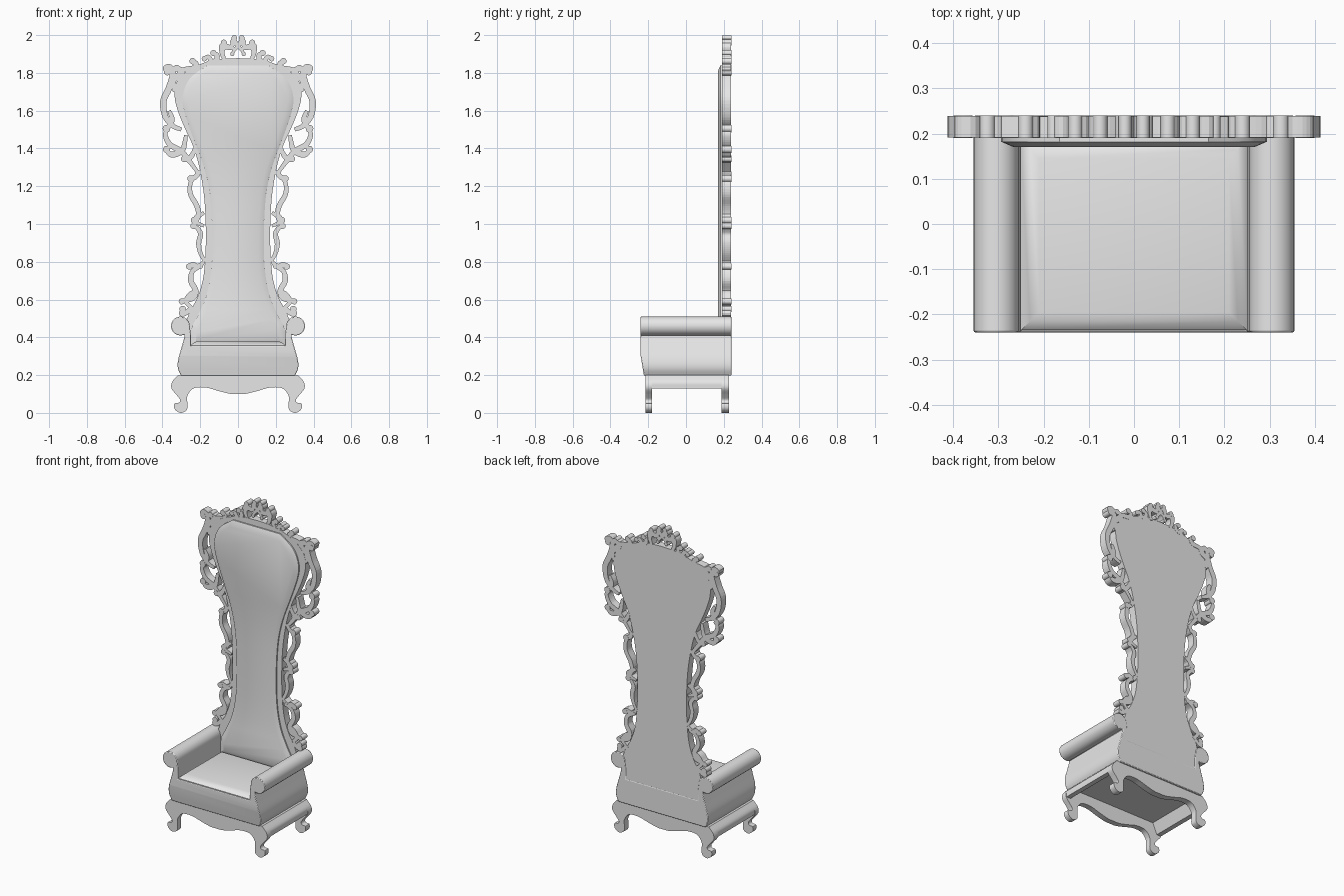
import bpy, bmesh, math
from mathutils import Vector

old = bpy.data.objects.get("Cube")
if old:
    bpy.data.objects.remove(old)

GREY = (0.8, 0.8, 0.8, 1)
mat = bpy.data.materials.new("plain grey")
mat.use_nodes = True
mat.diffuse_color = GREY
mat.node_tree.nodes["Principled BSDF"].inputs["Base Color"].default_value = GREY
parts = []


def finish(name, bm):
    bmesh.ops.recalc_face_normals(bm, faces=bm.faces[:])
    mesh = bpy.data.meshes.new(name)
    bm.to_mesh(mesh)
    bm.free()
    mesh.materials.append(mat)
    ob = bpy.data.objects.new(name, mesh)
    bpy.context.collection.objects.link(ob)
    parts.append(ob)
    return ob


def smooth(pts, steps=5):
    """Smooth curve through the given 2D points."""
    p = [Vector(q) for q in pts]
    p = [2 * p[0] - p[1]] + p + [2 * p[-1] - p[-2]]
    out = []
    for a, b, c, d in zip(p, p[1:], p[2:], p[3:]):
        for i in range(steps):
            t = i / steps
            out.append(0.5 * (2 * b + (c - a) * t + (2 * a - 5 * b + 4 * c - d) * t * t
                              + (3 * b - a - 3 * c + d) * t ** 3))
    return out + [p[-2]]


def mirrored(half):
    """Close a right-hand half outline with its mirror image."""
    half = [Vector(q) for q in half]
    return half + [Vector((-q.x, q.y)) for q in reversed(half) if abs(q.x) > 1e-4]


def prism(bm, outline, y0, y1):
    """Extrude an outline in x and z from y0 to y1, returning the front face."""
    front = [bm.verts.new((q[0], y0, q[1])) for q in outline]
    back = [bm.verts.new((q[0], y1, q[1])) for q in outline]
    n = len(front)
    face = bm.faces.new(front)
    bm.faces.new(back[::-1])
    for i in range(n):
        j = (i + 1) % n
        bm.faces.new((front[i], back[i], back[j], front[j]))
    return face


def plate(name, outline, y0, y1):
    bm = bmesh.new()
    prism(bm, outline, y0, y1)
    return finish(name, bm)


def scroll(bm, pts, w=0.013, curl=0.02):
    """Flat ribbon with a round knob on its first end, on both sides."""
    line = smooth(pts)
    left, right = [], []
    for i, q in enumerate(line):
        t = (line[min(i + 1, len(line) - 1)] - line[max(i - 1, 0)]).normalized()
        n = Vector((-t.y, t.x)) * w * (0.75 + 0.5 * math.sin(math.pi * i / (len(line) - 1)))
        left.append(q + n)
        right.append(q - n)
    knob = [line[0] + Vector((math.cos(a), math.sin(a))) * curl
            for a in (k * math.tau / 14 for k in range(14))]
    for s in (1, -1):
        for i in range(len(line) - 1):
            quad = (left[i], left[i + 1], right[i + 1], right[i])
            prism(bm, [(s * q.x, q.y) for q in quad], 0.191, 0.239)
        prism(bm, [(s * q.x, q.y) for q in knob], 0.19, 0.24)


# legs with aprons: one cabriole outline for the front and the back
leg_half = [(.318, .2), (.348, .165), (.352, .13), (.325, .095), (.307, .07), (.313, .054),
            (.336, .05), (.335, .02), (.305, 0), (.272, .015), (.268, .05), (.268, .09),
            (.235, .13), (.17, .134), (.1, .115), (.04, .101), (0, .1)]
leg_outline = mirrored(smooth(leg_half))
plate("front_legs", leg_outline, -.215, -.18)
plate("back_legs", leg_outline, .187, .228)

# side aprons follow the leg shoulders
for s, side in ((1, "left"), (-1, "right")):
    shape = smooth([(.318, .2), (.348, .165), (.35, .13)]) + [Vector((.32, .13)), Vector((.29, .198))]
    plate(side + "_apron", [(s * q.x, q.y) for q in shape], -.2, .21)

# seat body: bulging sides, rolled arms and the seat well
body_half = smooth([(.302, .197), (.318, .235), (.317, .28), (.298, .35), (.284, .4)])
for k in range(20):
    a = math.radians(-115 + 300 * k / 19)
    body_half.append(Vector((.305 + .05 * math.cos(a), .46 + .05 * math.sin(a))))
body_half += [Vector((.25, .42)), Vector((.25, .352))]
bm = bmesh.new()
prism(bm, mirrored(body_half), -.24, .24)
bmesh.ops.bisect_plane(bm, geom=bm.verts[:] + bm.edges[:] + bm.faces[:],
                       plane_co=(0, 0, .3), plane_no=(0, 0, 1))
for v in bm.verts:
    if v.co.y < 0 and v.co.z < .3:
        v.co.y += (.3 - v.co.z) * .17
body = finish("seat_and_arms", bm)
bevel = body.modifiers.new("soft edge", 'BEVEL')
bevel.width = .004
bevel.segments = 2
bevel.limit_method = 'ANGLE'
bevel.angle_limit = math.radians(60)

# seat cushion with a two-step bevelled top
bm = bmesh.new()
bmesh.ops.create_cube(bm, size=1)
for v in bm.verts:
    v.co = (v.co.x * .5, v.co.y * .42 - .025, .345 + (v.co.z + .5) * .012)
top = max(bm.faces, key=lambda f: f.calc_center_median().z)
for depth in (.018, .005):
    bmesh.ops.inset_region(bm, faces=[top], thickness=.02, depth=depth, use_even_offset=True)
finish("seat_cushion", bm)

# solid back panel
panel_half = smooth([(.27, .21), (.28, .42), (.262, .52), (.215, .61), (.185, .71), (.172, .85),
                     (.171, 1.0), (.18, 1.15), (.205, 1.3), (.237, 1.41), (.278, 1.5),
                     (.315, 1.59), (.335, 1.67), (.325, 1.75), (.27, 1.81), (.19, 1.85),
                     (.1, 1.872), (0, 1.878)])
plate("back_panel", mirrored(panel_half), .19, .238)

# back cushion, bevelled towards the front
pad_half = smooth([(.25, .36), (.245, .45), (.215, .51), (.168, .62), (.142, .76), (.137, .95),
                   (.148, 1.15), (.18, 1.3), (.235, 1.45), (.283, 1.59), (.292, 1.68),
                   (.255, 1.77), (.165, 1.84)], 4)
bm = bmesh.new()
face = prism(bm, mirrored(pad_half), .182, .2)
bmesh.ops.recalc_face_normals(bm, faces=bm.faces[:])
bmesh.ops.inset_region(bm, faces=[face], thickness=.028, depth=.012, use_even_offset=True)
finish("back_cushion", bm)

# carved shoulder scrolls
bm = bmesh.new()
scroll(bm, [(.375, 1.805), (.385, 1.825), (.36, 1.83), (.345, 1.79), (.365, 1.72),
            (.395, 1.65), (.385, 1.57), (.345, 1.52), (.3, 1.5)], .014, .018)
scroll(bm, [(.325, 1.825), (.3, 1.815), (.305, 1.785), (.34, 1.76), (.335, 1.7)], .013, .018)
scroll(bm, [(.24, 1.862), (.222, 1.85), (.235, 1.825), (.29, 1.815), (.33, 1.78)], .012, .017)
scroll(bm, [(.38, 1.505), (.36, 1.525), (.35, 1.56), (.365, 1.6)], .012, .019)
scroll(bm, [(.375, 1.5), (.385, 1.47), (.36, 1.42), (.3, 1.385), (.255, 1.33), (.21, 1.27)], .012, .015)
scroll(bm, [(.378, 1.395), (.36, 1.37), (.325, 1.372), (.29, 1.4), (.275, 1.47)], .013, .019)
scroll(bm, [(.285, 1.345), (.265, 1.34), (.24, 1.37), (.23, 1.4)], .011, .017)
finish("shoulder_scrolls", bm)

# carved waist scrolls
bm = bmesh.new()
scroll(bm, [(.25, 1.24), (.225, 1.25), (.2, 1.28)], .011, .018)
scroll(bm, [(.215, 1.265), (.25, 1.22), (.252, 1.16), (.22, 1.1), (.208, 1.05), (.22, 1.01),
            (.18, .99)], .011, .014)
scroll(bm, [(.232, 1.02), (.215, 1.04), (.18, 1.06)], .011, .018)
scroll(bm, [(.235, .99), (.212, .975), (.198, .945), (.208, .9), (.2, .85), (.175, .8)], .011, .017)
scroll(bm, [(.258, .775), (.24, .785), (.21, .775), (.18, .8)], .012, .017)
scroll(bm, [(.198, .775), (.24, .75), (.25, .7), (.225, .65), (.235, .61), (.275, .59),
            (.24, .55)], .012, .012)
scroll(bm, [(.298, .59), (.275, .6), (.25, .63), (.21, .65)], .011, .016)
scroll(bm, [(.293, .55), (.3, .525), (.275, .53), (.25, .56)], .011, .017)
finish("waist_scrolls", bm)

# pierced crown
bm = bmesh.new()
scroll(bm, [(.024, 1.965), (.038, 1.935), (.07, 1.94), (.085, 1.91), (.07, 1.865)], .012, .018)
scroll(bm, [(.02, 1.985), (.012, 1.96), (0, 1.93)], .009, .0145)
scroll(bm, [(.075, 1.96), (.088, 1.935), (.085, 1.9)], .011, .016)
scroll(bm, [(.03, 1.9), (.018, 1.925), (0, 1.935)], .008, .011)
scroll(bm, [(.13, 1.905), (.112, 1.895), (.115, 1.87), (.15, 1.855)], .011, .016)
scroll(bm, [(.178, 1.875), (.16, 1.885), (.145, 1.865), (.17, 1.845)], .01, .014)
finish("crown", bm)

# smooth curves, crisp edges
bpy.ops.object.select_all(action='DESELECT')
for ob in parts:
    ob.select_set(True)
bpy.context.view_layer.objects.active = parts[0]
bpy.ops.object.shade_smooth_by_angle(angle=math.radians(32))
